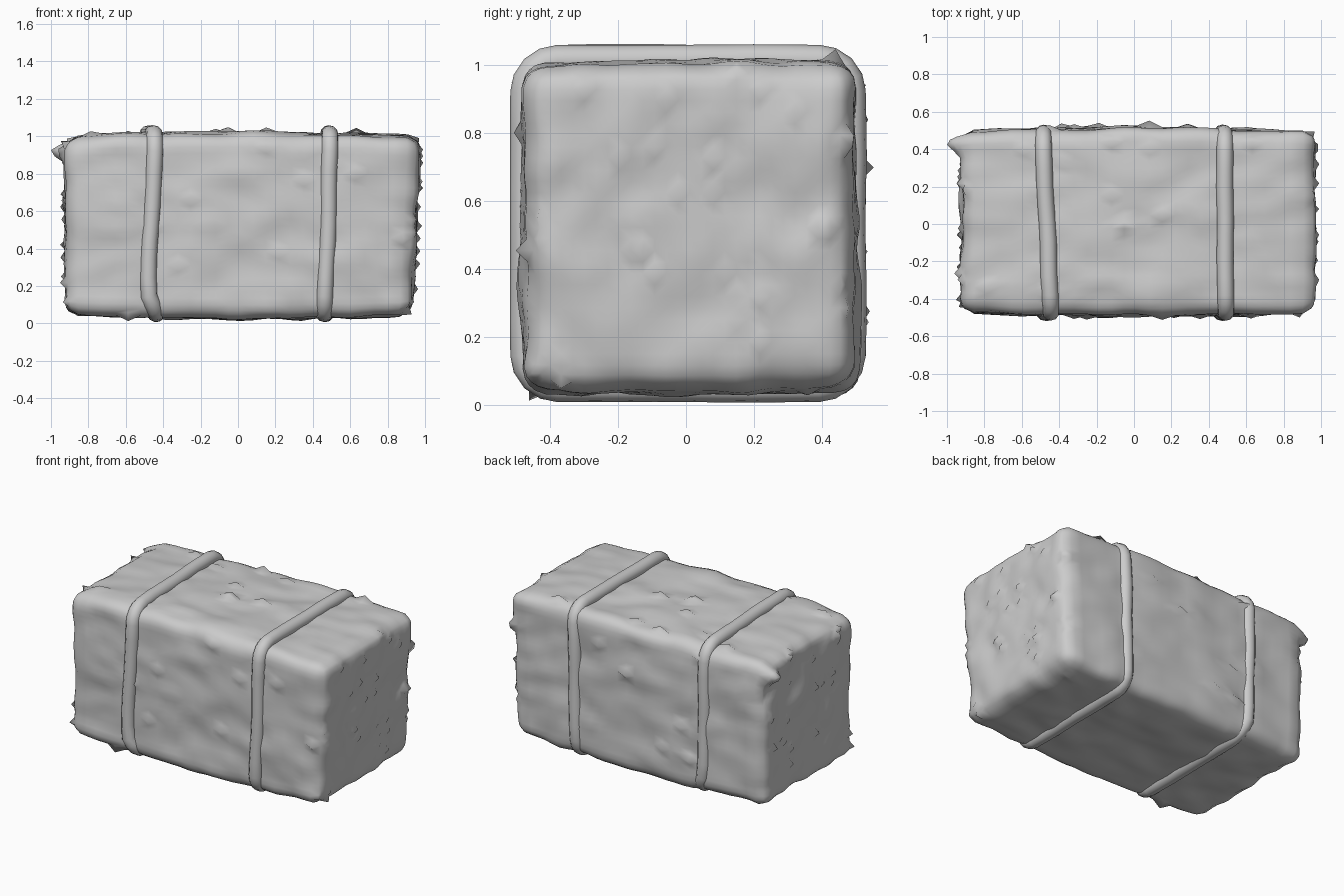
import bpy, bmesh, math, random
from mathutils import Vector, noise

if "Cube" in bpy.data.objects:
    bpy.data.objects.remove(bpy.data.objects["Cube"])

random.seed(4)
LO = Vector((-0.922, -0.476, 0.042))
HI = Vector((0.95, 0.498, 1.0))
MID, HALF = (LO + HI) / 2, (HI - LO) / 2


def finish(bm, name):
    me = bpy.data.meshes.new(name)
    bm.to_mesh(me)
    bm.free()
    ob = bpy.data.objects.new(name, me)
    bpy.context.collection.objects.link(ob)
    for p in me.polygons:
        p.use_smooth = True
    return ob


def hay_surface(u):
    """Point of the unit cube -> point and normal on the lumpy rounded bale."""
    p = Vector([u[i] * HALF[i] for i in range(3)])
    r = 0.08
    core = Vector([max(-HALF[i] + r, min(HALF[i] - r, p[i])) for i in range(3)])
    n = (p - core).normalized()
    p = core + n * r
    # slight bulge in the middle, shallow pinch under each strap
    k = 1 + 0.03 * (1 - u[0] ** 2) - 0.012 * u[0] ** 4
    for sx in (-0.46, 0.48):
        k -= 0.012 * math.exp(-((p.x - sx) / 0.05) ** 2)
    p.y *= k
    p.z *= k
    # broad dents, slightly stretched along x
    a = noise.noise(Vector((p.x * 3.2, p.y * 5, p.z * 5)))
    b = noise.noise(Vector((p.x * 6 + 9, p.y * 9, p.z * 9)))
    p += n * (0.016 * a + 0.012 * b)
    p += MID
    # right end leans outwards at the top
    p.x += 0.05 * (p.z - 0.5) * max(0, u[0])
    return p, n


# Bale body: lumpy block with loose straw points pulled out of the surface
bm = bmesh.new()
bmesh.ops.create_cube(bm, size=2)
bmesh.ops.subdivide_edges(bm, edges=bm.edges[:], cuts=27, use_grid_fill=True)
for v in bm.verts:
    u = v.co.copy()
    p, n = hay_surface(u)
    end = abs(u.x) > 0.99
    if random.random() < (0.03 if end else 0.01):
        p += n * random.uniform(0.012, 0.035)
    # torn horn at the upper back left corner, with a notch below it
    if u.x < -0.9:
        horn = ((p.y - 0.43) / 0.05) ** 2 + ((p.z - 0.92) / 0.045) ** 2
        notch = ((p.y - 0.43) / 0.05) ** 2 + ((p.z - 0.80) / 0.04) ** 2
        p.x += 0.02 * math.exp(-notch) - 0.09 * math.exp(-horn)
    v.co = (max(-1.0, min(0.99, p.x)), p.y, max(p.z, 0.004))
bmesh.ops.triangulate(bm, faces=bm.faces[:])
finish(bm, "hay_bale")


# Rope straps: x at the four corners (top front, bottom front, bottom back, top back)
def strap(name, xs, seed, kick):
    y0, y1, z0, z1, r = -0.472, 0.484, 0.052, 1.013, 0.095
    corners = [(y0 + r, z1 - r, 90), (y0 + r, z0 + r, 180),
               (y1 - r, z0 + r, 270), (y1 - r, z1 - r, 0)]
    pts = []
    for i, (cy, cz, a0) in enumerate(corners):
        arc = [(cy + r * math.cos(math.radians(a0 + t)), cz + r * math.sin(math.radians(a0 + t)))
               for t in (0, 22, 45, 68, 90)]
        pts += [(xs[i], y, z) for y, z in arc]
        ny, nz, a1 = corners[(i + 1) % 4]
        end = (ny + r * math.cos(math.radians(a1)), nz + r * math.sin(math.radians(a1)))
        for s in range(1, 8):
            f = s / 8
            pts.append((xs[i] + (xs[(i + 1) % 4] - xs[i]) * f,
                        arc[-1][0] + (end[0] - arc[-1][0]) * f,
                        arc[-1][1] + (end[1] - arc[-1][1]) * f))
    cu = bpy.data.curves.new(name, 'CURVE')
    cu.dimensions = '3D'
    cu.bevel_depth = 0.045
    cu.bevel_resolution = 4
    sp = cu.splines.new('POLY')
    sp.points.add(len(pts) - 1)
    sp.use_cyclic_u = True
    for q, (x, y, z) in zip(sp.points, pts):
        j = noise.noise_vector(Vector((y * 4 + seed, z * 4, seed))) * 0.008
        # the underside run is shifted sideways by kick
        x += kick * max(0, min(1, (0.16 - z) / 0.1))
        q.co = (x + j.x, y + j.y * 0.5, z + j.z * 0.5, 1)
        q.radius = 1 + j.y * 6
    sp.use_smooth = True
    ob = bpy.data.objects.new(name, cu)
    bpy.context.collection.objects.link(ob)


strap("left_strap", (-0.447, -0.482, -0.475, -0.482), 1.3, 0.04)
strap("right_strap", (0.492, 0.464, 0.466, 0.484), 5.7, 0.0)
